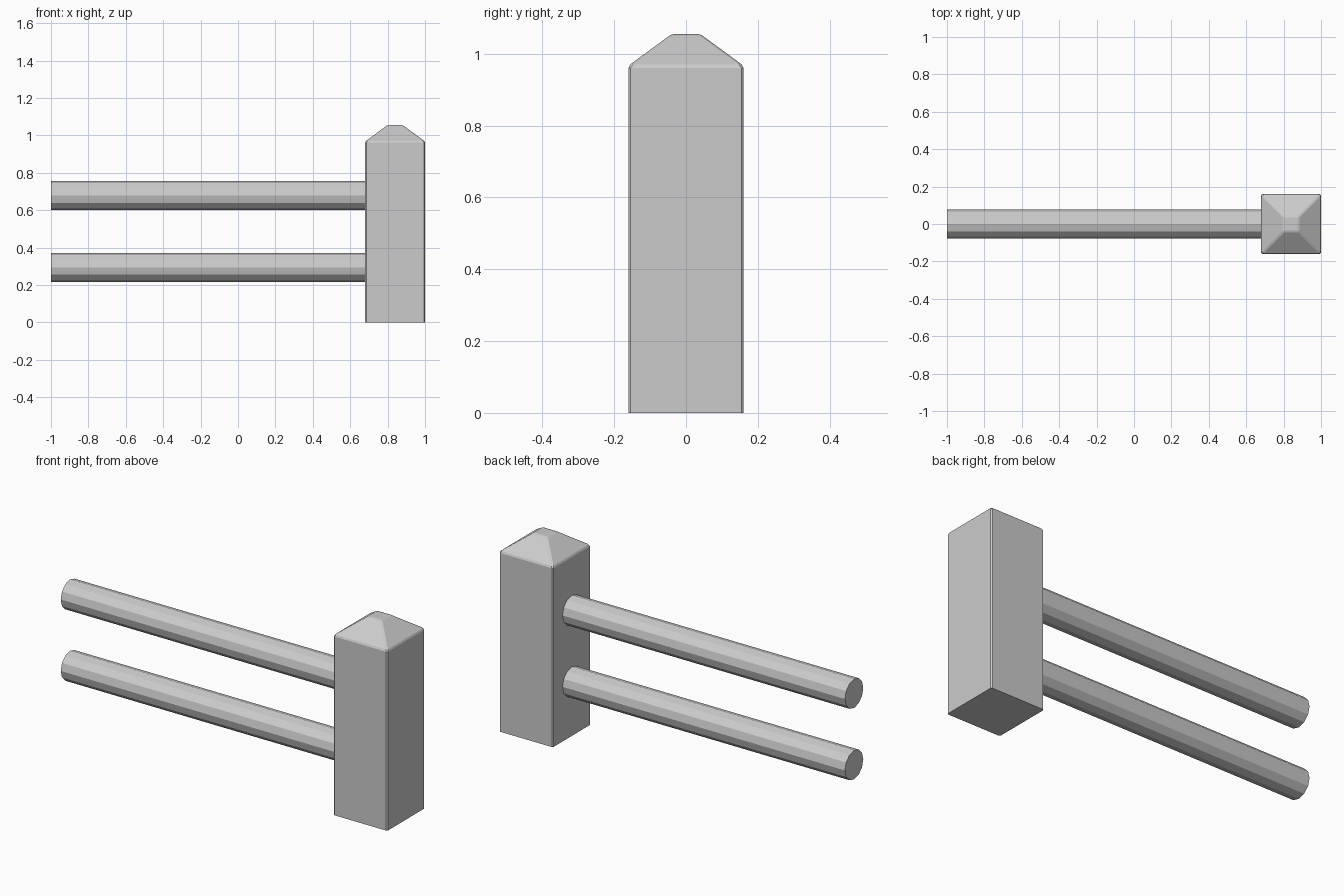
import bpy, bmesh, math
from mathutils import Matrix

cube = bpy.data.objects.get("Cube")
if cube:
    bpy.data.objects.remove(cube, do_unlink=True)

grey = bpy.data.materials.new("light_grey")
grey.use_nodes = True
colour = (0.6, 0.6, 0.6, 1)
grey.diffuse_color = colour
grey.node_tree.nodes["Principled BSDF"].inputs["Base Color"].default_value = colour


def add_object(name, bm):
    bmesh.ops.recalc_face_normals(bm, faces=bm.faces)
    mesh = bpy.data.meshes.new(name)
    bm.to_mesh(mesh)
    bm.free()
    mesh.materials.append(grey)
    obj = bpy.data.objects.new(name, mesh)
    bpy.context.collection.objects.link(obj)
    return obj


# Square post with a blunt pyramid cap: half width and height of each ring
POST_X = 0.84
bm = bmesh.new()
rings = []
for half, z in ((0.16, 0), (0.16, 0.967), (0.04, 1.055)):
    rings.append([bm.verts.new((POST_X + sx * half, sy * half, z))
                  for sx, sy in ((-1, -1), (1, -1), (1, 1), (-1, 1))])
for low, high in zip(rings, rings[1:]):
    for i in range(4):
        j = (i + 1) % 4
        bm.faces.new((low[i], low[j], high[j], high[i]))
bm.faces.new(rings[0])
bm.faces.new(rings[-1])

# Small softened edges everywhere except around the foot
edges = [e for e in bm.edges if max(v.co.z for v in e.verts) > 0.5]
bmesh.ops.bevel(bm, geom=edges, offset=0.006, segments=1, affect='EDGES')
post = add_object("post", bm)

# Two twelve-sided rails running from the post
START, END = -1.0, 0.7
for name, z in (("lower_rail", 0.294), ("upper_rail", 0.678)):
    bm = bmesh.new()
    place = (Matrix.Translation(((START + END) / 2, 0, z))
             @ Matrix.Rotation(math.pi / 2, 4, 'Y'))
    bmesh.ops.create_cone(bm, cap_ends=True, segments=12, radius1=0.078,
                          radius2=0.078, depth=END - START, matrix=place)
    add_object(name, bm)
